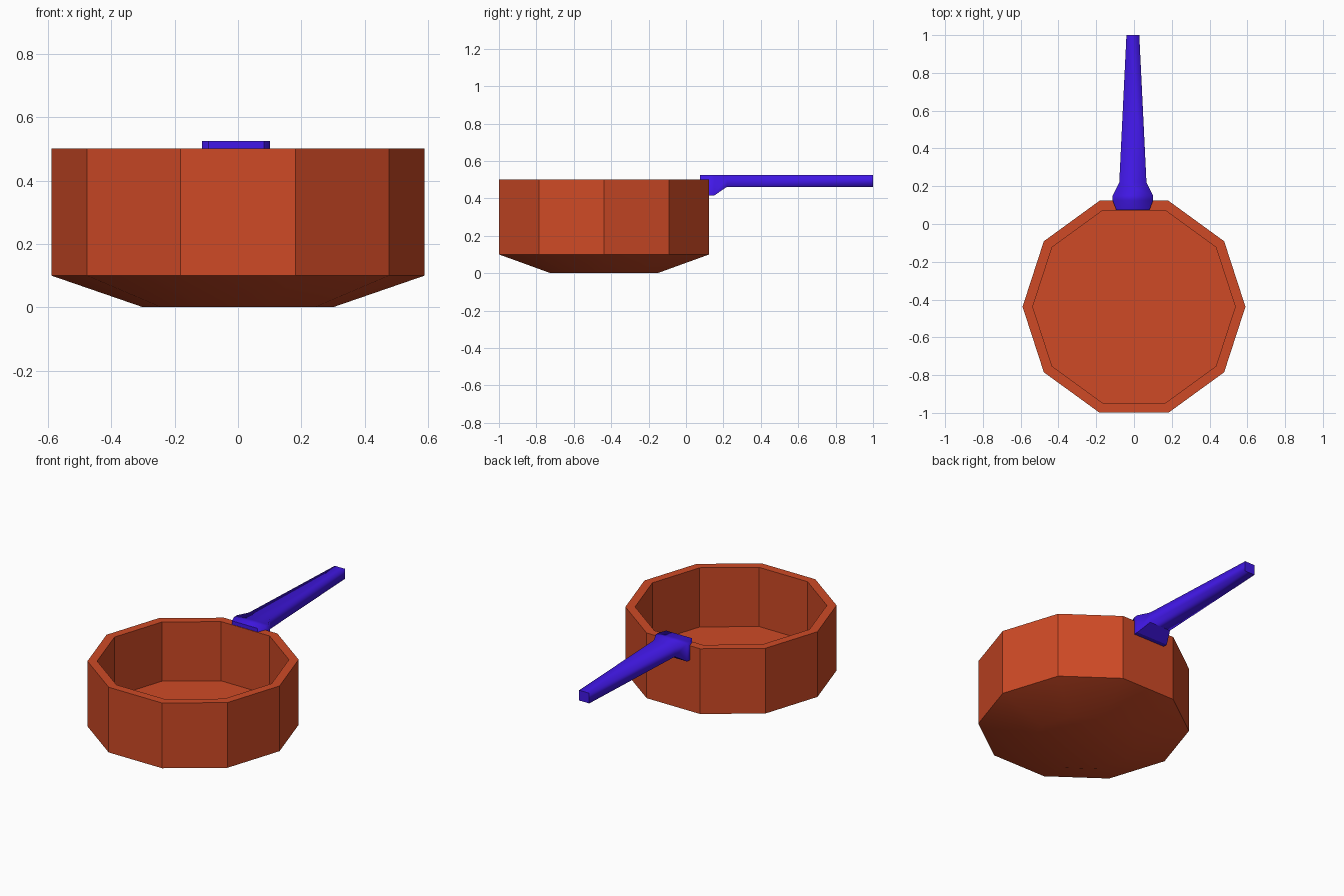
import bpy, bmesh, math

cube = bpy.data.objects.get("Cube")
if cube:
    bpy.data.objects.remove(cube, do_unlink=True)

SIDES = 10
PAN_Y = -0.438


def material(name, colour):
    mat = bpy.data.materials.new(name)
    mat.use_nodes = True
    mat.diffuse_color = (*colour, 1)
    mat.node_tree.nodes["Principled BSDF"].inputs["Base Color"].default_value = (*colour, 1)
    return mat


def loft(name, rings, mat, angle, is_crease):
    """Join equal-length point rings with quads, cap both ends, smooth except creases."""
    bm = bmesh.new()
    loops = [[bm.verts.new(p) for p in ring] for ring in rings]
    for a, b in zip(loops, loops[1:]):
        for i in range(len(a)):
            j = (i + 1) % len(a)
            bm.faces.new((a[i], a[j], b[j], b[i]))
    bm.faces.new(loops[0])
    bm.faces.new(loops[-1])
    bmesh.ops.recalc_face_normals(bm, faces=bm.faces)
    for face in bm.faces:
        face.smooth = True
    for edge in bm.edges:
        sharp = edge.calc_face_angle() > math.radians(angle)
        edge.smooth = not (sharp or is_crease(edge))
    mesh = bpy.data.meshes.new(name)
    bm.to_mesh(mesh)
    bm.free()
    mesh.materials.append(mat)
    obj = bpy.data.objects.new(name, mesh)
    bpy.context.collection.objects.link(obj)


def polygon(radius, z):
    step = math.tau / SIDES
    return [(radius * math.cos(i * step), PAN_Y + radius * math.sin(i * step), z)
            for i in range(SIDES)]


def section(y, half, low):
    x, top = -0.006, 0.525
    return [(x - half, y, low), (x + half, y, low), (x + half, y, top), (x - half, y, top)]


def handle_crease(edge):
    """Keep the end caps and the underside of the mount crisp."""
    points = [v.co for v in edge.verts]
    end = all(p.y > 0.99 for p in points) or all(p.y < 0.08 for p in points)
    mount = all(p.y < 0.25 and p.z < 0.5 for p in points)
    return end or mount


terracotta = material("terracotta red", (0.62, 0.068, 0.019))
violet = material("violet blue", (0.054, 0.009, 0.81))

# Pan body: tapered base, wall, rim, inner wall and floor
profile = [(0.3, 0), (0.59, 0.1), (0.59, 0.502), (0.536, 0.502), (0.536, 0.137)]
loft("pan_body", [polygon(r, z) for r, z in profile], terracotta, 32, lambda edge: False)

# Handle: flared mount hooked over the rim, then a tapering bar with soft long edges
stations = [(0.075, 0.088, 0.415), (0.125, 0.107, 0.415), (0.15, 0.107, 0.415),
            (0.22, 0.072, 0.462), (1.0, 0.034, 0.462)]
loft("handle", [section(*s) for s in stations], violet, 120, handle_crease)
